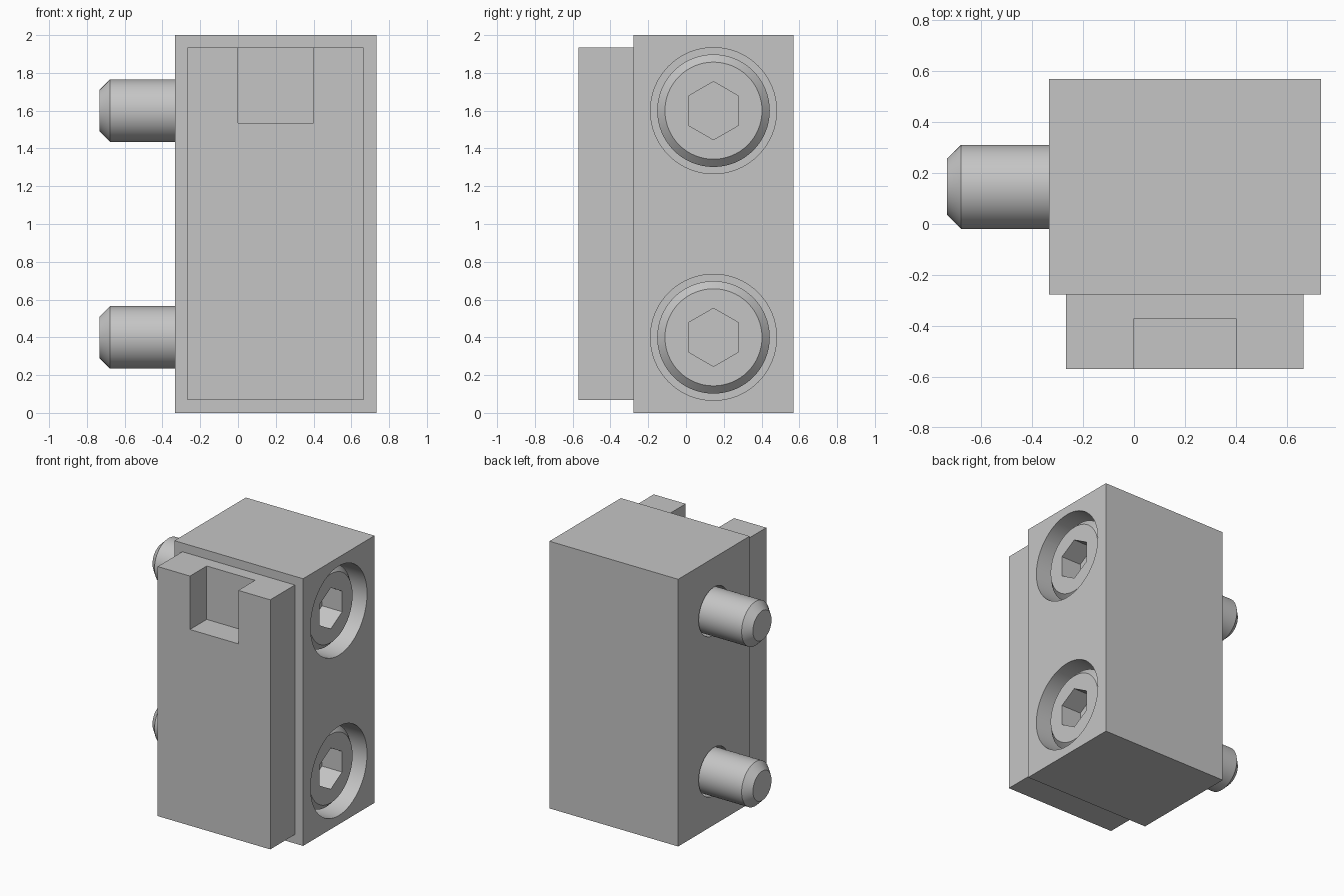
import bpy, bmesh
from math import radians, sin, cos, tau

cube = bpy.data.objects.get("Cube")
if cube:
    bpy.data.objects.remove(cube, do_unlink=True)

steel = bpy.data.materials.new("plain grey metal")
GREY = (0.56, 0.56, 0.56, 1)
steel.diffuse_color = GREY
steel.use_nodes = True
steel.node_tree.nodes["Principled BSDF"].inputs["Base Color"].default_value = GREY


def finish(name, bm):
    bmesh.ops.recalc_face_normals(bm, faces=bm.faces)
    mesh = bpy.data.meshes.new(name)
    bm.to_mesh(mesh)
    bm.free()
    mesh.materials.append(steel)
    obj = bpy.data.objects.new(name, mesh)
    bpy.context.collection.objects.link(obj)
    return obj


def box(name, lo, hi):
    bm = bmesh.new()
    bmesh.ops.create_cube(bm, size=1)
    for v in bm.verts:
        v.co = [a + (b - a) * (c + 0.5) for a, b, c in zip(lo, hi, v.co)]
    return finish(name, bm)


def turned(name, profile, z, sides=64):
    """Solid of revolution about an x-parallel axis; profile is (x, radius)."""
    bm = bmesh.new()
    rings = [[bm.verts.new((x, AXIS_Y + r * sin(tau * i / sides),
                            z + r * cos(tau * i / sides)))
              for i in range(sides)] for x, r in profile]
    for a, b in zip(rings, rings[1:]):
        for i in range(sides):
            j = (i + 1) % sides
            bm.faces.new((a[i], a[j], b[j], b[i]))
    bm.faces.new(rings[0])
    bm.faces.new(rings[-1])
    return finish(name, bm)


def activate(obj):
    bpy.ops.object.select_all(action='DESELECT')
    obj.select_set(True)
    bpy.context.view_layer.objects.active = obj


def cut(obj, cutter):
    mod = obj.modifiers.new("cut", 'BOOLEAN')
    mod.operation, mod.solver, mod.object = 'DIFFERENCE', 'EXACT', cutter
    activate(obj)
    bpy.ops.object.modifier_apply(modifier=mod.name)
    bpy.data.objects.remove(cutter, do_unlink=True)


def smooth(obj):
    activate(obj)
    bpy.ops.object.shade_smooth_by_angle(angle=radians(30))


LEFT, RIGHT = -0.333, 0.733
FRONT, SPLIT, BACK = -0.568, -0.277, 0.568
AXIS_Y = (SPLIT + BACK) / 2
SEAT, HEAD_TOP = 0.333, 0.667

# Main block and the raised front plate with its open notch
block = box("main_block", (LEFT, SPLIT, 0), (RIGHT, BACK, 2))
plate = box("front_plate", (-0.267, FRONT, 0.067), (0.665, SPLIT, 1.935))
cut(plate, box("notch_cutter", (0, FRONT - 0.1, 1.535), (0.4, -0.37, 2.1)))

for name, z in (("lower", 0.4), ("upper", 1.6)):
    # Counterbored clearance hole
    cut(block, turned("hole_cutter", [(LEFT - 0.1, 0.18), (SEAT, 0.18),
                                      (SEAT, 0.334), (RIGHT + 0.1, 0.334)], z))
    # Socket head screw with chamfered tip and head rim
    screw = turned(name + "_screw", [(-0.733, 0.11), (-0.678, 0.165),
                                     (SEAT, 0.165), (SEAT, 0.298),
                                     (HEAD_TOP - 0.04, 0.298),
                                     (HEAD_TOP, 0.257)], z)
    # Hexagonal drive socket
    cut(screw, turned("socket_cutter", [(0.5, 0.154), (0.8, 0.154)], z, 6))
    smooth(screw)
smooth(block)
